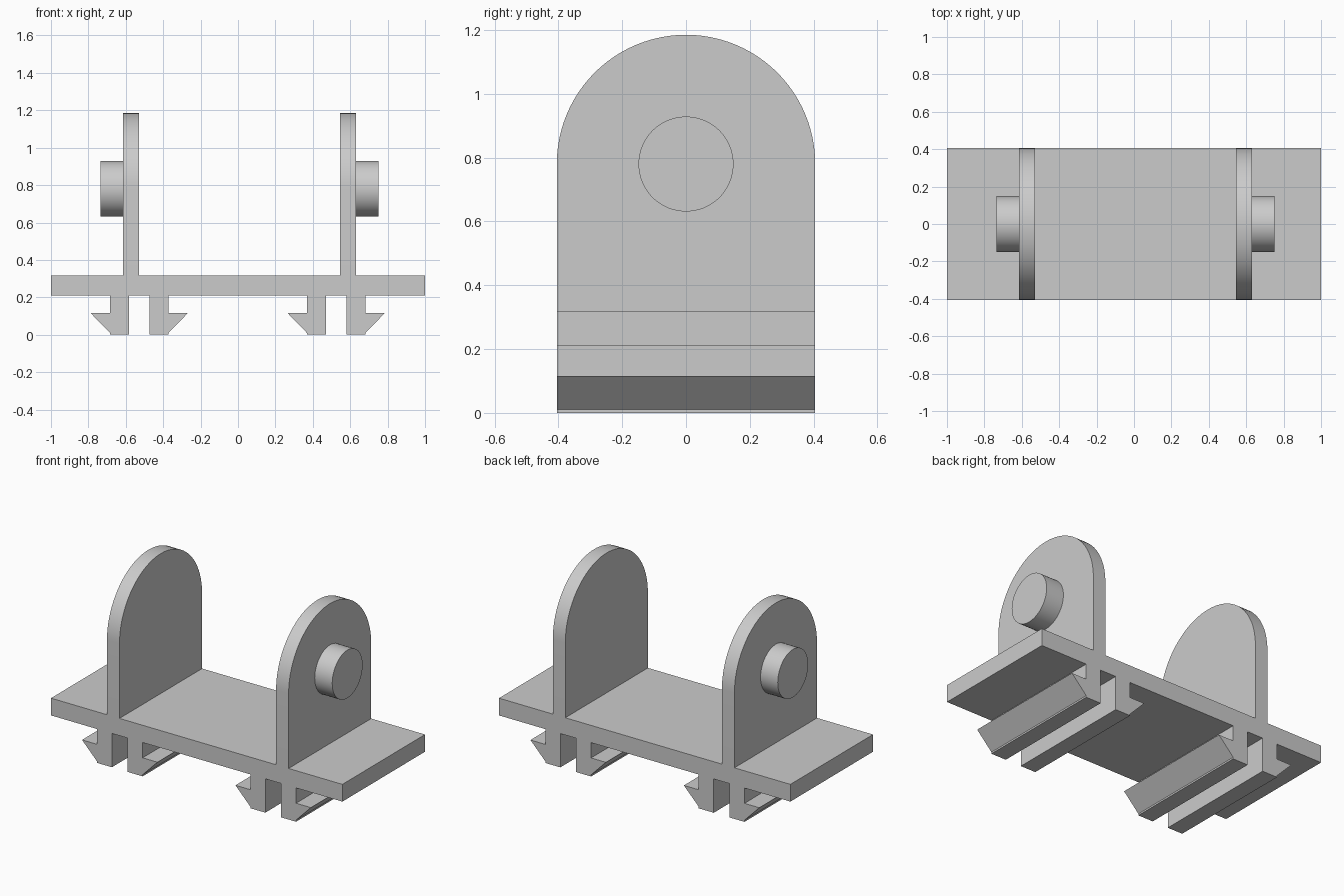
import bpy, bmesh, math
from mathutils import Vector

cube = bpy.data.objects.get("Cube")
if cube:
    bpy.data.objects.remove(cube, do_unlink=True)

grey = bpy.data.materials.new("light_grey_plastic")
grey.use_nodes = True
colour = (0.6, 0.6, 0.6, 1)
grey.diffuse_color = colour
grey.node_tree.nodes["Principled BSDF"].inputs["Base Color"].default_value = colour

HALF_DEPTH = 0.405
PLATE_BOTTOM, PLATE_TOP = 0.21, 0.317
PIVOT_Z = 0.78


def extrude_profile(name, points, offset, smooth=False):
    """Extrude a closed planar outline into a solid part."""
    bm = bmesh.new()
    face = bm.faces.new([bm.verts.new(p) for p in points])
    out = bmesh.ops.extrude_face_region(bm, geom=[face])
    verts = [g for g in out["geom"] if isinstance(g, bmesh.types.BMVert)]
    bmesh.ops.translate(bm, verts=verts, vec=Vector(offset))
    bmesh.ops.recalc_face_normals(bm, faces=bm.faces)
    mesh = bpy.data.meshes.new(name)
    bm.to_mesh(mesh)
    bm.free()
    mesh.materials.append(grey)
    obj = bpy.data.objects.new(name, mesh)
    bpy.context.collection.objects.link(obj)
    if smooth:
        bpy.ops.object.select_all(action="DESELECT")
        obj.select_set(True)
        bpy.context.view_layer.objects.active = obj
        bpy.ops.object.shade_smooth_by_angle(angle=math.radians(30))
    return obj


def arc(x, radius, sweep, steps):
    """Points of an arc around the pivot axis, in the YZ plane."""
    return [(x, radius * math.cos(sweep * i / steps),
             PIVOT_Z + radius * math.sin(sweep * i / steps)) for i in range(steps + 1)]


def front_profile(name, outline):
    return extrude_profile(name, [(x, -HALF_DEPTH, z) for x, z in outline],
                           (0, 2 * HALF_DEPTH, 0))


# Base plate
front_profile("base_plate", [(-1, PLATE_BOTTOM), (1, PLATE_BOTTOM),
                             (1, PLATE_TOP), (-1, PLATE_TOP)])

# Snap clips: two opposed barbed legs under each end
for end, centre in (("right", -0.528), ("left", 0.525)):
    for side, d in (("right", -1), ("left", 1)):
        legs = [(0.054, 0), (0.157, 0), (0.157, 0.01), (0.259, 0.115),
                (0.157, 0.115), (0.157, PLATE_BOTTOM), (0.054, PLATE_BOTTOM)]
        front_profile(f"{end}_clip_{side}_leg", [(centre + d * x, z) for x, z in legs])

# Round-topped upright walls with outward pivot pegs
for end, d, inner, outer, tip in (("right", -1, -0.53, -0.616, -0.734),
                                  ("left", 1, 0.545, 0.631, 0.751)):
    wall = arc(inner, HALF_DEPTH, math.pi, 48)
    wall += [(inner, -HALF_DEPTH, PLATE_TOP), (inner, HALF_DEPTH, PLATE_TOP)]
    extrude_profile(f"{end}_upright_wall", wall, (outer - inner, 0, 0), True)
    peg = arc(outer, 0.149, 2 * math.pi, 48)[:-1]
    extrude_profile(f"{end}_pivot_peg", peg, (tip - outer, 0, 0), True)
